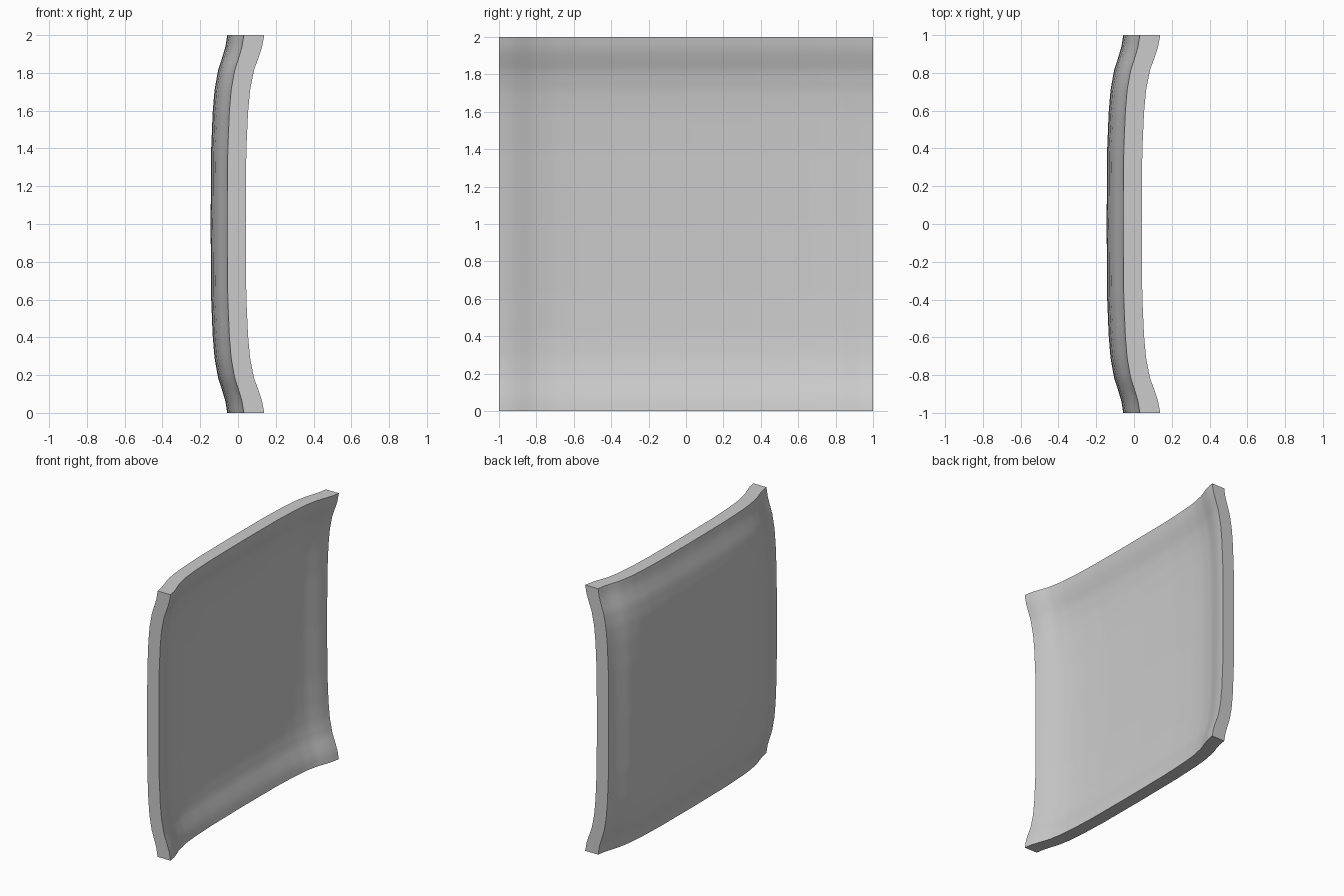
import bpy
import bmesh
from math import radians

cube = bpy.data.objects.get("Cube")
if cube:
    bpy.data.objects.remove(cube, do_unlink=True)

# Sweep of the panel from its middle (0) to its edge (1)
PROFILE = [(0, 0), (0.39, 0.003), (0.59, 0.012), (0.71, 0.023),
           (0.82, 0.045), (0.87, 0.064), (0.935, 0.086), (1, 0.098)]


def flare(t):
    t = min(abs(t), 1)
    for (a, fa), (b, fb) in zip(PROFILE, PROFILE[1:]):
        if t <= b:
            return fa + (fb - fa) * (t - a) / (b - a)
    return PROFILE[-1][1]


grey = bpy.data.materials.new("light_grey")
grey.use_nodes = True
colour = (0.6, 0.6, 0.6, 1)
grey.diffuse_color = colour
grey.node_tree.nodes["Principled BSDF"].inputs["Base Color"].default_value = colour

# Flat sheet, extruded into two layers
bm = bmesh.new()
bmesh.ops.create_grid(bm, x_segments=64, y_segments=64, size=1)
back = set(bm.verts)
extruded = bmesh.ops.extrude_face_region(bm, geom=bm.faces[:], use_keep_orig=True)
front = {v for v in extruded["geom"] if isinstance(v, bmesh.types.BMVert)}

# Stand the sheet up and bow both layers towards +x at the edges
for v in bm.verts:
    y, z = v.co.x, v.co.y
    bow = flare(y) + flare(z)
    x = -0.057 + bow if v in front else -0.145 + 0.9 * bow
    v.co = (x, y, z + 1)
bmesh.ops.recalc_face_normals(bm, faces=bm.faces[:])

mesh = bpy.data.meshes.new("curved_panel")
bm.to_mesh(mesh)
bm.free()
mesh.materials.append(grey)
panel = bpy.data.objects.new("curved_panel", mesh)
bpy.context.collection.objects.link(panel)

bpy.ops.object.select_all(action="DESELECT")
panel.select_set(True)
bpy.context.view_layer.objects.active = panel
bpy.ops.object.shade_smooth_by_angle(angle=radians(35))
